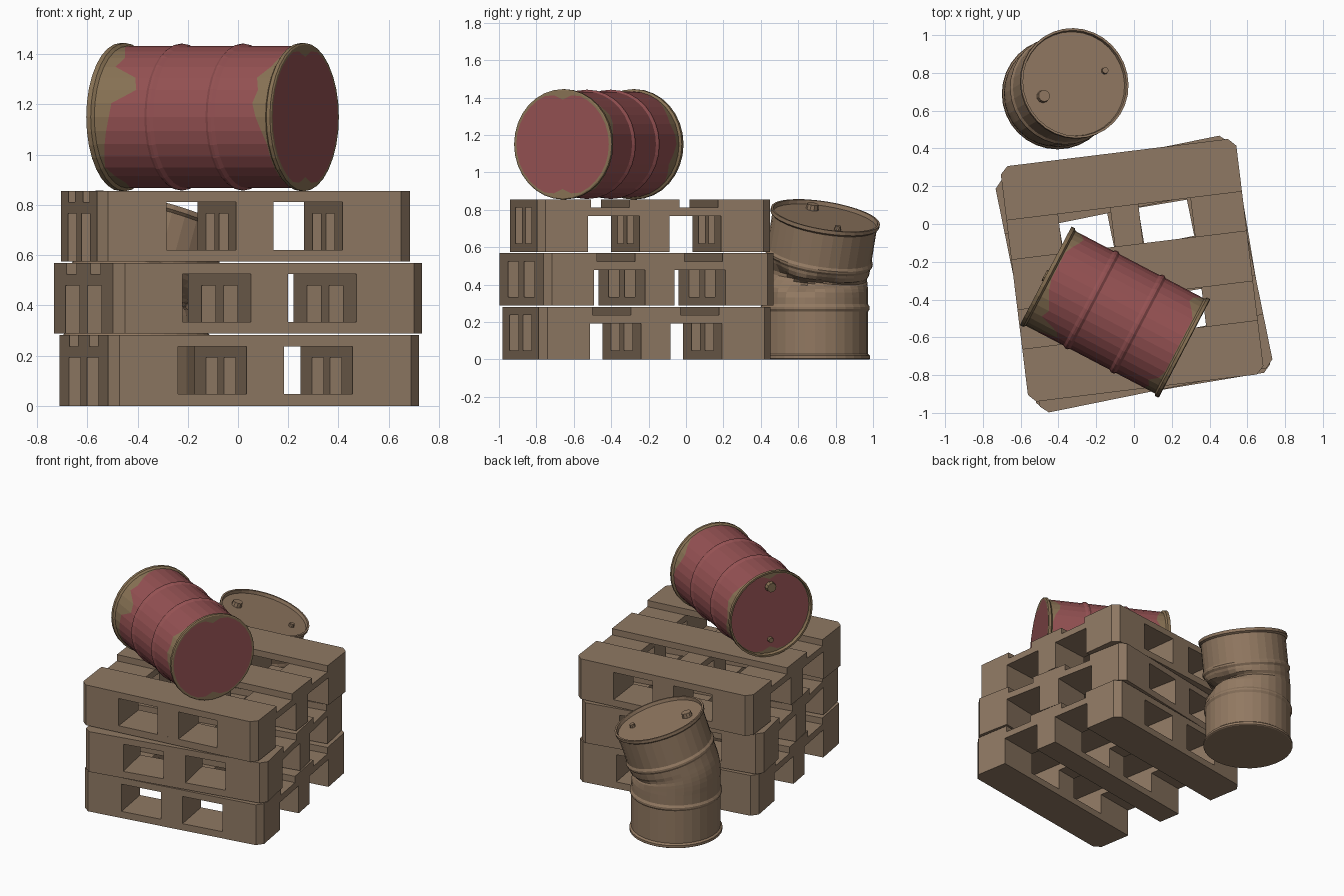
import bpy, bmesh, math
from mathutils import Matrix, Vector

if "Cube" in bpy.data.objects:
    bpy.data.objects.remove(bpy.data.objects["Cube"])


def material(name, rgb):
    m = bpy.data.materials.new(name)
    m.diffuse_color = (*rgb, 1)
    m.use_nodes = True
    m.node_tree.nodes["Principled BSDF"].inputs["Base Color"].default_value = m.diffuse_color
    return m


WOOD = material("weathered_wood", (0.275, 0.19, 0.125))
RUST = material("rusty_brown", (0.285, 0.19, 0.12))
RED = material("faded_red", (0.30, 0.083, 0.086))
TAN = material("bare_tan", (0.25, 0.17, 0.09))


def finish(bm, name, mats, matrix):
    bmesh.ops.recalc_face_normals(bm, faces=bm.faces)
    me = bpy.data.meshes.new(name)
    bm.to_mesh(me)
    bm.free()
    for m in mats:
        me.materials.append(m)
    ob = bpy.data.objects.new(name, me)
    ob.matrix_world = matrix
    bpy.context.collection.objects.link(ob)
    return ob


# ---------- pallets ----------
HALF = 0.628
CUT = 0.04


def plank(bm, x0, x1, y0, y1, z0, z1):
    """Box whose corners are cut where they meet a pallet corner."""
    pts = []
    for x, y, first_x in ((x0, y0, False), (x1, y0, True), (x1, y1, False), (x0, y1, True)):
        if abs(x) > HALF - 0.001 and abs(y) > HALF - 0.001:
            along_x = (x - math.copysign(CUT, x), y)
            along_y = (x, y - math.copysign(CUT, y))
            pts += [along_x, along_y] if first_x else [along_y, along_x]
        else:
            pts.append((x, y))
    low = [bm.verts.new((x, y, z0)) for x, y in pts]
    top = [bm.verts.new((x, y, z1)) for x, y in pts]
    bm.faces.new(low[::-1])
    bm.faces.new(top)
    for i in range(len(pts)):
        j = (i + 1) % len(pts)
        bm.faces.new((low[i], low[j], top[j], top[i]))


def strips(side, mid):
    return ((-HALF, -HALF + side), (-mid / 2, mid / 2), (HALF - side, HALF))


def pallet(name, x, y, z, degrees):
    bm = bmesh.new()
    cols = strips(0.275, 0.15)
    rows = strips(0.27, 0.16)
    for b in rows:                                   # bottom boards and blocks
        plank(bm, -HALF, HALF, *b, 0, 0.047)
        for a in cols:
            plank(bm, *a, *b, 0.047, 0.192)
    for a in cols:                                   # cross boards
        plank(bm, *a, -HALF, HALF, 0.192, 0.237)
    for b in strips(0.285, 0.27):                    # deck boards
        plank(bm, -HALF, HALF, *b, 0.237, 0.281)
    finish(bm, name, [WOOD], Matrix.Translation((x, y, z)) @ Matrix.Rotation(math.radians(degrees), 4, 'Z'))


pallet("bottom_pallet", 0.005, -0.265, 0, 9.5)
pallet("middle_pallet", 0.0, -0.265, 0.287, 11.5)
pallet("top_pallet", -0.01, -0.245, 0.574, 7)

# ---------- drums ----------
N = 32
R_BODY, R_RIB, R_RIM = 0.283, 0.292, 0.295


def hump(a, centre, width):
    """Triangular bump over angle, in degrees."""
    d = abs((a - centre + 180) % 360 - 180)
    return max(0, 1 - d / width)


def drum(name, height, ribs, mats, matrix, patch_low, patch_high, notch, bung_angle, warp, extra=()):
    """mats = [body, bare]; patches give the ragged paint edge by angle."""
    H = height
    const = lambda v: (lambda a: v)
    rings = [(lambda a: R_BODY - 0.004 - notch(a), const(0), 0),
             (const(R_RIM - 0.006), const(0), 1), (const(R_RIM), const(0.004), 1),
             (const(R_RIM), const(0.02), 1), (const(R_BODY), const(0.03), 1),
             (const(R_BODY), lambda a: 0.032 + patch_low(a), 1)]
    mid = []
    for c in ribs:
        mid += [(R_BODY, c - 0.02), (R_RIB, c - 0.006), (R_RIB, c + 0.006), (R_BODY, c + 0.02)]
    mid += [(R_BODY, z) for z in extra]
    mid.sort(key=lambda p: p[1])
    rings += [(const(r), const(z), 0) for r, z in mid]
    rings += [(const(R_BODY), lambda a: H - 0.032 - patch_high(a), 0),
              (const(R_BODY), const(H - 0.03), 1), (const(R_RIM), const(H - 0.02), 1),
              (const(R_RIM), const(H), 1), (const(R_BODY), const(H), 1),
              (const(R_BODY - 0.004), const(H - 0.022), 1),
              (lambda a: R_BODY - 0.008 - notch(a), const(H - 0.022), 1)]
    bm = bmesh.new()
    prev = None
    for rf, zf, mat in rings:
        ring = []
        for i in range(N):
            a = 360 * i / N
            t = math.radians(a)
            ring.append(bm.verts.new((rf(a) * math.cos(t), rf(a) * math.sin(t), zf(a))))
        if prev:
            for i in range(N):
                j = (i + 1) % N
                bm.faces.new((prev[i], prev[j], ring[j], ring[i])).material_index = mat
        else:
            bm.faces.new(ring[::-1])                 # flat base
        prev = ring
    bm.faces.new(prev)                               # recessed lid
    # bung caps
    for ang, rad, tall in ((bung_angle, 0.034, 0.03), (bung_angle + 180, 0.018, 0.022)):
        t = math.radians(ang)
        m = Matrix.Translation((0.185 * math.cos(t), 0.185 * math.sin(t), H - 0.022 + tall / 2))
        res = bmesh.ops.create_cone(bm, cap_ends=True, segments=10, radius1=rad, radius2=rad * 0.92,
                                    depth=tall, matrix=m)
        for f in {f for v in res["verts"] for f in v.link_faces}:
            f.material_index = 1
    if warp:
        for v in bm.verts:
            v.co = warp(v.co)
    finish(bm, name, mats, matrix)


# Red drum lying on the stack; local x is up, local z points at its lid
axis = Vector((-0.885, 0.464, 0)).normalized()
up = Vector((0, 0, 1))
side = axis.cross(up)
length = 0.83
origin = Vector((-0.10, -0.467, 1.15)) - axis * length / 2
lying = Matrix((up, side, axis)).transposed().to_4x4()
lying.translation = origin


def lid_patch(a):
    return (0.19 * hump(a, 297, 18) + 0.06 * hump(a, 270, 45) + 0.07 * hump(a, 325, 30)
            + 0.06 * hump(a, 65, 30) + 0.08 * hump(a, 110, 24) + 0.05 * hump(a, 200, 25) + 0.003)


def base_patch(a):
    return (0.06 * hump(a, 280, 30) + 0.05 * hump(a, 305, 14) + 0.07 * hump(a, 60, 25)
            + 0.05 * hump(a, 150, 30) + 0.003)


def end_notch(a):
    return 0.04 * hump(a, 0, 16) + 0.04 * hump(a, 180, 16)


drum("red_drum", length, (0.28, 0.555), [RED, TAN], lying, base_patch, lid_patch, end_notch, 0, None)

# Dented drum standing behind, buckled over towards +x
TILT = math.radians(17.5)
LEAN = Vector((0.85, 0.52, 0)).normalized()
HINGE = Vector((0, 0, 0.43))


def buckle(co):
    a = math.degrees(math.atan2(co.y, co.x))
    z = co.z
    r = math.hypot(co.x, co.y)
    if r > 0.27:
        wave = 0.025 * math.sin(math.radians(a) * 5)
        dent = 0.085 * math.exp(-((z - 0.44 - wave) / 0.05) ** 2)
        spread = math.exp(-(((a + 20 + 180) % 360 - 180) / 48) ** 2)
        crease = 0.018 * math.exp(-((z - 0.46) / 0.02) ** 2) * hump(a, 30, 110)
        k = 1 - (dent * spread + crease) / r
        co = Vector((co.x * k, co.y * k, z))
    s = min(1, max(0, (z - 0.35) / 0.16))
    s = s * s * (3 - 2 * s)
    turn = Matrix.Rotation(TILT * s, 3, Vector((0, 0, 1)).cross(LEAN))
    return HINGE + turn @ (co - HINGE)


zero = lambda a: 0.01
drum("dented_drum", 0.785, (0.275, 0.555), [RUST, RUST], Matrix.Translation((-0.405, 0.69, 0)),
     zero, zero, zero, 203, buckle, (0.33, 0.36, 0.385, 0.41, 0.43, 0.45, 0.47, 0.495, 0.52))
